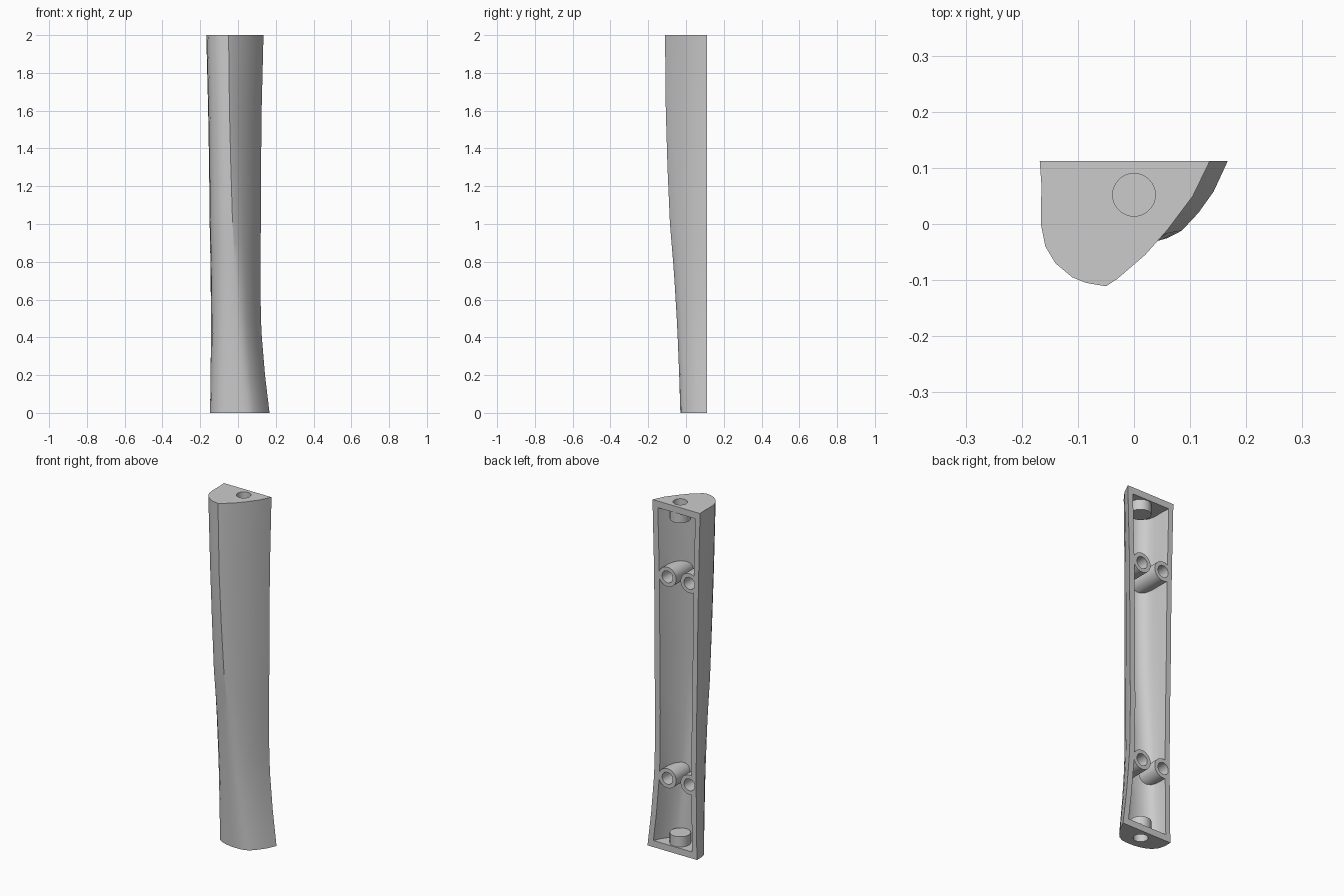
import bpy, bmesh
from mathutils import Vector, Matrix

cube = bpy.data.objects.get("Cube")
if cube:
    bpy.data.objects.remove(cube, do_unlink=True)

BACK, WALL, END = 0.112, 0.03, 0.038

# Outer cross-sections at the two ends, from the back edge round the front
TOP = [(-.168, BACK), (-.165, .07), (-.166, 0), (-.158, -.04), (-.14, -.07),
       (-.11, -.095), (-.085, -.105), (-.05, -.111), (-.03, -.098),
       (.02, -.055), (.06, -.01), (.105, .05), (.135, BACK)]
FOOT = [(-.148, BACK), (-.148, .07), (-.14, .035), (-.12, .008), (-.095, -.01),
        (-.06, -.022), (-.02, -.029), (.03, -.03), (.06, -.025),
        (.085, -.012), (.115, .02), (.142, .058), (.167, BACK)]
# Height, left edge, right edge, frontmost depth
STATIONS = [(0, -.148, .167, -.03), (.2, -.145, .143, -.036),
            (.45, -.143, .122, -.046), (.75, -.145, .118, -.064),
            (1, -.15, .121, -.085), (1.3, -.153, .122, -.098),
            (1.6, -.158, .125, -.107), (2, -.168, .135, -.111)]


def section(z):
    """Outer outline at height z."""
    for a, b in zip(STATIONS, STATIONS[1:]):
        if z <= b[0]:
            f = (z - a[0]) / (b[0] - a[0])
            lo, hi, front = (a[i] + (b[i] - a[i]) * f for i in (1, 2, 3))
            break
    t = (front - STATIONS[0][3]) / (STATIONS[-1][3] - STATIONS[0][3])
    pts = [Vector(p).lerp(Vector(q), t) for p, q in zip(FOOT, TOP)]
    x0, x1 = pts[0].x, pts[-1].x
    for p in pts:
        p.x = lo + (p.x - x0) / (x1 - x0) * (hi - lo)
    return pts


def inset(pts):
    """Outline moved inward by the wall, running out past the open back."""
    out = []
    for i, p in enumerate(pts):
        d = (pts[min(i + 1, len(pts) - 1)] - pts[max(i - 1, 0)]).normalized()
        out.append(p + Vector((-d.y, d.x)) * WALL)
    out[0] = Vector((pts[0].x + WALL, BACK))
    out[-1] = Vector((pts[-1].x - WALL * 1.1, BACK))
    return ([out[0] + Vector((0, .1))] + out + [out[-1] + Vector((0, .1))])


def make_object(name, bm):
    bmesh.ops.recalc_face_normals(bm, faces=bm.faces)
    mesh = bpy.data.meshes.new(name)
    bm.to_mesh(mesh)
    bm.free()
    ob = bpy.data.objects.new(name, mesh)
    bpy.context.collection.objects.link(ob)
    return ob


def loft(name, heights, outline):
    bm = bmesh.new()
    rings = [[bm.verts.new((p.x, p.y, z)) for p in outline(z)] for z in heights]
    n = len(rings[0])
    for a, b in zip(rings, rings[1:]):
        for i in range(n):
            j = (i + 1) % n
            bm.faces.new((a[i], a[j], b[j], b[i]))
    bm.faces.new(rings[0])
    bm.faces.new(rings[-1])
    # Twisted strips are split so every face is flat
    bmesh.ops.triangulate(bm, faces=[f for f in bm.faces if len(f.verts) == 4])
    return make_object(name, bm)


def rods(name, specs):
    """Cylinders given as start, end, radius, joined in one object."""
    bm = bmesh.new()
    for a, b, r in specs:
        a, b = Vector(a), Vector(b)
        turn = (b - a).to_track_quat('Z', 'Y').to_matrix().to_4x4()
        bmesh.ops.create_cone(bm, cap_ends=True, segments=32, radius1=r, radius2=r,
                              depth=(b - a).length,
                              matrix=Matrix.Translation((a + b) / 2) @ turn)
    return make_object(name, bm)


def cut(target, cutter):
    mod = target.modifiers.new("cut", 'BOOLEAN')
    mod.operation, mod.solver, mod.object = 'DIFFERENCE', 'EXACT', cutter
    bpy.context.view_layer.update()
    done = target.evaluated_get(bpy.context.evaluated_depsgraph_get())
    mesh = bpy.data.meshes.new_from_object(done)
    target.modifiers.clear()
    target.data = mesh
    bpy.data.objects.remove(cutter, do_unlink=True)


# Solid handle and the space inside it
heights = [i / 10 for i in range(21)]
body = loft("handle_shell", heights, section)
cavity = loft("cavity", [END] + heights[1:-1] + [2 - END], lambda z: inset(section(z)))

# Screw bosses stay standing in the cavity, each with a blind hole
bosses, holes = [], []
for z in (.42, 1.58):
    for x in (.04, -.1):
        bosses.append(((x, -.3, z), (x, .3, z), .056))
        holes.append(((x, .02, z), (x, .3, z), .034))
for outer, inner, floor in ((-.1, .097, .075), (2.1, 1.903, 1.925)):
    bosses.append(((0, .052, outer), (0, .052, inner), .055))
    holes.append(((0, .052, outer), (0, .052, floor), .038))
cut(cavity, rods("bosses", bosses))
cut(body, cavity)
cut(body, rods("screw_holes", holes))

# Plain grey finish
grey = bpy.data.materials.new("plain_grey")
grey.use_nodes = True
colour = (.6, .6, .6, 1)
grey.diffuse_color = colour
grey.node_tree.nodes["Principled BSDF"].inputs["Base Color"].default_value = colour
body.data.materials.clear()
body.data.materials.append(grey)

bpy.ops.object.select_all(action='DESELECT')
body.select_set(True)
bpy.context.view_layer.objects.active = body
bpy.ops.object.shade_smooth_by_angle(angle=0.5)
